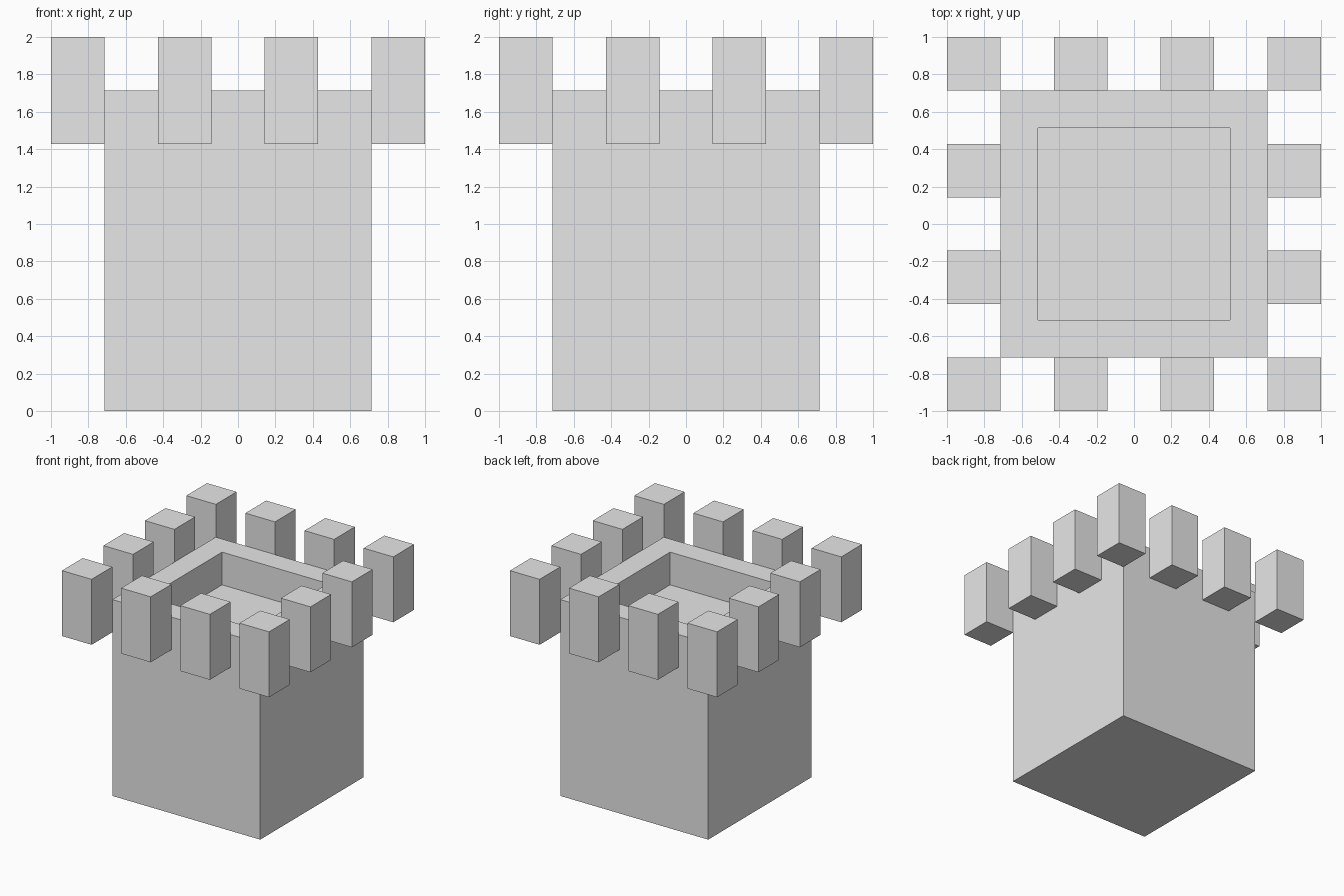
import bpy
import bmesh
from mathutils import Matrix, Vector

cube = bpy.data.objects.get("Cube")
if cube:
    bpy.data.objects.remove(cube, do_unlink=True)

U = 2 / 7  # block size that the whole tower is built on

stone = bpy.data.materials.new("grey_stone")
stone.use_nodes = True
stone.diffuse_color = (0.8, 0.8, 0.8, 1)
stone.node_tree.nodes["Principled BSDF"].inputs["Base Color"].default_value = (0.8, 0.8, 0.8, 1)


def new_box(name, center, size):
    """Add a flat-shaded box and return its object."""
    bm = bmesh.new()
    bmesh.ops.create_cube(bm, size=1, matrix=Matrix.Diagonal((*size, 1)))
    mesh = bpy.data.meshes.new(name)
    bm.to_mesh(mesh)
    bm.free()
    mesh.materials.append(stone)
    obj = bpy.data.objects.new(name, mesh)
    obj.location = center
    bpy.context.collection.objects.link(obj)
    return obj


# Tower body with a square well sunk into its roof
body = new_box("tower_body", (0, 0, 3 * U), (5 * U, 5 * U, 6 * U))
bm = bmesh.new()
bm.from_mesh(body.data)
roof = max(bm.faces, key=lambda f: f.calc_center_median().z)
bmesh.ops.inset_region(bm, faces=[roof], thickness=U)
well = bmesh.ops.extrude_face_region(bm, geom=[roof])["geom"]
floor_verts = [v for v in well if isinstance(v, bmesh.types.BMVert)]
bmesh.ops.translate(bm, vec=Vector((0, 0, -U)), verts=floor_verts)
if roof.is_valid:
    bmesh.ops.delete(bm, geom=[roof], context="FACES_ONLY")
bmesh.ops.recalc_face_normals(bm, faces=bm.faces)
bm.to_mesh(body.data)
bm.free()

# Ring of battlements around the top, four to a side
steps = (-3, -1, 1, 3)
for i in steps:
    for j in steps:
        if 3 in (abs(i), abs(j)):
            new_box("battlement", (i * U, j * U, 6 * U), (U, U, 2 * U))
